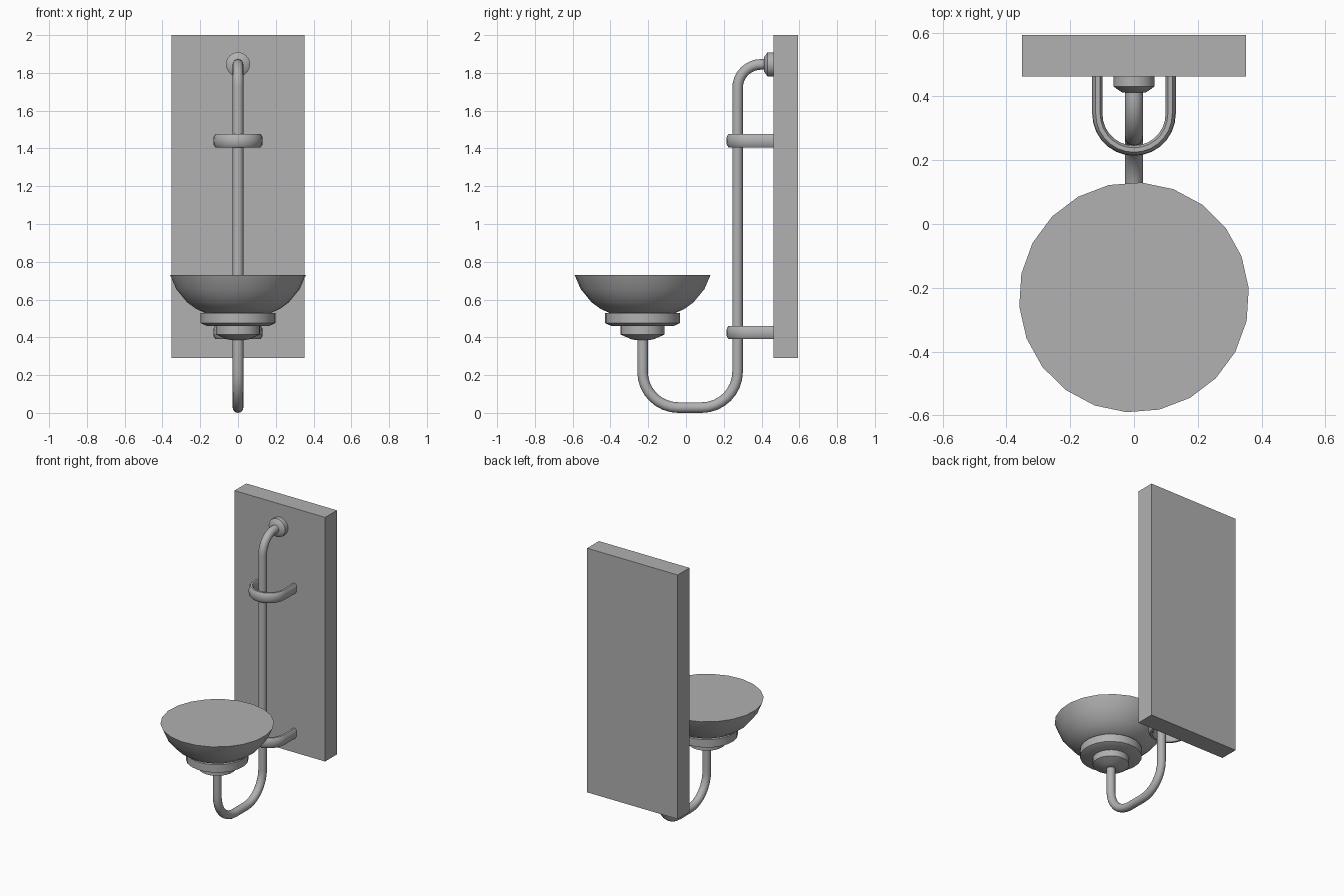
import bpy, bmesh, math
from mathutils import Vector, Matrix

if "Cube" in bpy.data.objects:
    bpy.data.objects.remove(bpy.data.objects["Cube"])

# Dark grey metal used on every part
metal = bpy.data.materials.new("dark_grey")
metal.diffuse_color = (0.44, 0.44, 0.44, 1)
metal.use_nodes = True
metal.node_tree.nodes["Principled BSDF"].inputs["Base Color"].default_value = metal.diffuse_color


def finish(name, bm, smooth=True):
    bmesh.ops.recalc_face_normals(bm, faces=bm.faces[:])
    mesh = bpy.data.meshes.new(name)
    bm.to_mesh(mesh)
    bm.free()
    mesh.materials.append(metal)
    if smooth:
        mesh.shade_smooth()
        mesh.set_sharp_from_angle(angle=math.radians(35))
    ob = bpy.data.objects.new(name, mesh)
    bpy.context.collection.objects.link(ob)
    return ob


def skin(name, rings):
    """Bridge equal-length rings of points and cap both ends."""
    bm = bmesh.new()
    rows = [[bm.verts.new(p) for p in ring] for ring in rings]
    n = len(rows[0])
    for a, b in zip(rows, rows[1:]):
        for i in range(n):
            j = (i + 1) % n
            bm.faces.new((a[i], a[j], b[j], b[i]))
    bm.faces.new(rows[0])
    bm.faces.new(rows[-1])
    return finish(name, bm)


def lathe(name, profile, sides, matrix, phase=0.0):
    """Turn (radius, height) pairs around local z."""
    angles = [phase + math.tau * i / sides for i in range(sides)]
    return skin(name, [[matrix @ Vector((r * math.cos(a), r * math.sin(a), h))
                        for a in angles] for r, h in profile])


def sweep(name, path, section, binormal):
    """Carry a (side, up) section along a planar path; up follows binormal."""
    rings = []
    for i, p in enumerate(path):
        t = Vector((0, 0, 0))
        if i > 0:
            t += (p - path[i - 1]).normalized()
        if i < len(path) - 1:
            t += (path[i + 1] - p).normalized()
        side = t.normalized().cross(binormal)
        rings.append([p + side * s + binormal * u for s, u in section])
    return skin(name, rings)


def arc(cx, cy, r, start, end, steps):
    return [(cx + r * math.cos(math.radians(start + (end - start) * i / steps)),
             cy + r * math.sin(math.radians(start + (end - start) * i / steps)))
            for i in range(steps + 1)]


# Wall plate
bm = bmesh.new()
bmesh.ops.create_cube(bm, size=1, matrix=Matrix.Translation((0, 0.528, 1.145))
                      @ Matrix.Diagonal((0.702, 0.13, 1.71, 1)))
finish("wall_plate", bm, smooth=False)

# Bent arm tube: from the wall, down, and up under the bowl (y, z)
Y_ARM, Y_BOWL, R_TUBE = 0.273, -0.230, 0.028
arm = [(0.45, 1.845)]
arm += arc(Y_ARM + 0.125, 1.72, 0.125, 90, 180, 8)
arm += arc(Y_ARM - 0.19, 0.218, 0.19, 0, -90, 8)
arm += arc(Y_BOWL + 0.19, 0.218, 0.19, 270, 180, 8)
arm += [(Y_BOWL, 0.42)]
circle = [(R_TUBE * math.cos(math.tau * i / 16), R_TUBE * math.sin(math.tau * i / 16))
          for i in range(16)]
sweep("arm_tube", [Vector((0, y, z)) for y, z in arm], circle, Vector((1, 0, 0)))

# Rosette where the arm meets the wall
lathe("wall_rosette", [(0.064, 0), (0.064, 0.032), (0.038, 0.05)], 22,
      Matrix.Translation((0, 0.463, 1.845)) @ Matrix.Rotation(math.pi / 2, 4, 'X'))

# U-shaped brackets holding the arm
strap = [(-0.114, 0.465)] + arc(0, 0.345, 0.114, 180, 360, 14) + [(0.114, 0.465)]
band = [(-0.015, -0.024), (-0.008, -0.035), (0.006, -0.035), (0.015, -0.022), (0.017, 0),
        (0.015, 0.022), (0.006, 0.035), (-0.008, 0.035), (-0.015, 0.024)]
for name, z in (("upper_bracket", 1.441), ("lower_bracket", 0.426)):
    sweep(name, [Vector((x, y, z)) for x, y in strap], band, Vector((0, 0, 1)))

# Bowl with its stepped collars
axis = Matrix.Translation((0, Y_BOWL, 0))
phase = math.radians(4.5)
lathe("lower_collar", [(0.035, 0.385), (0.06, 0.39), (0.117, 0.415), (0.117, 0.47)],
      22, axis, phase)
lathe("upper_collar", [(0.165, 0.46), (0.198, 0.475), (0.198, 0.53)], 22, axis, phase)
lathe("bowl", [(0.165, 0.525), (0.222, 0.55), (0.27, 0.585), (0.328, 0.655), (0.361, 0.731)],
      22, axis, phase)
